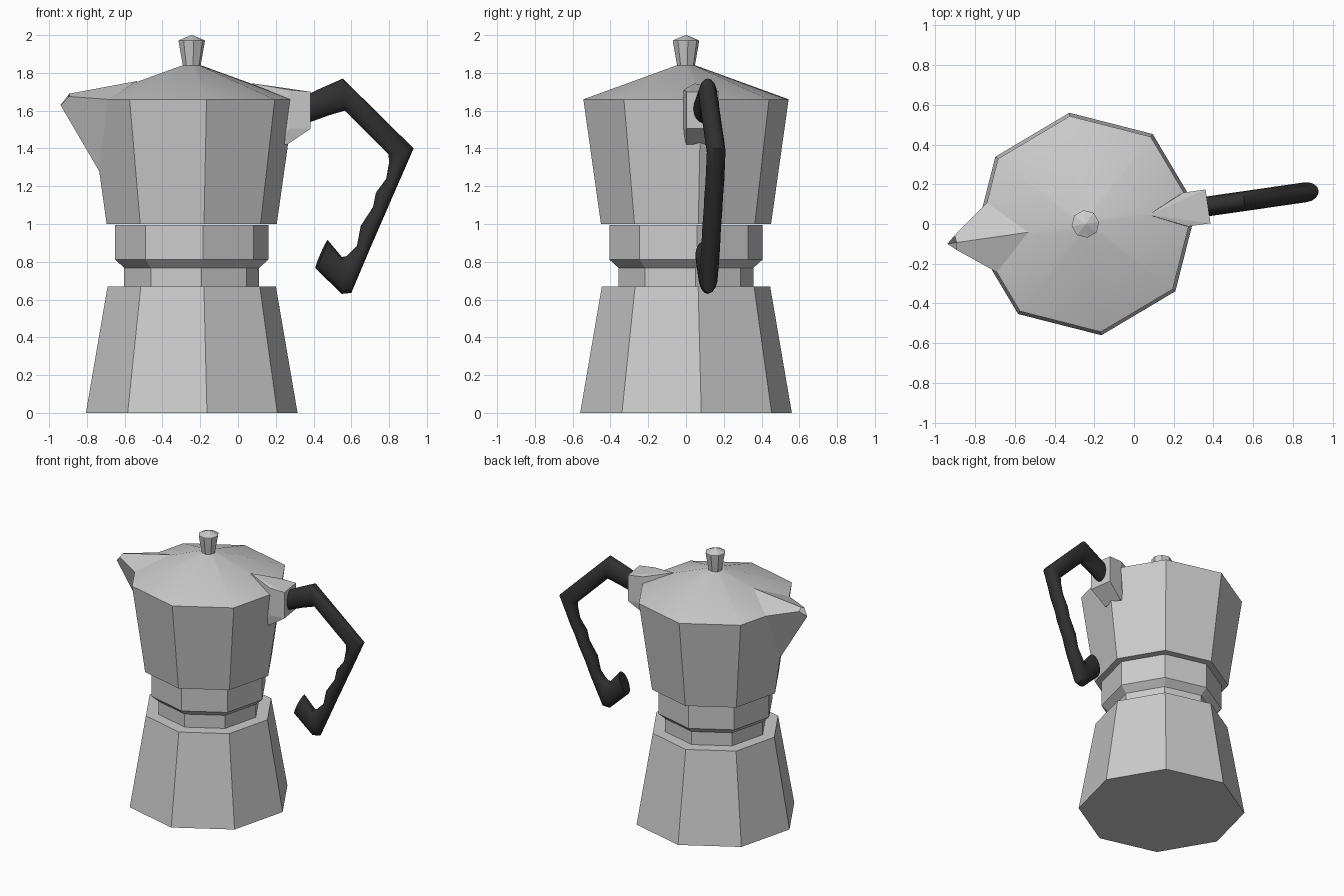
import bpy, bmesh, math
from mathutils import Matrix, Vector

if "Cube" in bpy.data.objects:
    bpy.data.objects.remove(bpy.data.objects["Cube"])

# The pot is built around its own axis (handle +x, spout -x), then turned and shifted
PLACE = Matrix.Translation((-0.245, 0, 0)) @ Matrix.Rotation(math.radians(8.2), 4, 'Z')


def finish(name, bm, smooth=None, mat=None, fix=True):
    if fix:
        bmesh.ops.recalc_face_normals(bm, faces=bm.faces)
    bm.transform(PLACE)
    me = bpy.data.meshes.new(name)
    bm.to_mesh(me)
    bm.free()
    ob = bpy.data.objects.new(name, me)
    bpy.context.collection.objects.link(ob)
    if mat:
        me.materials.append(mat)
    if smooth:
        bpy.ops.object.select_all(action='DESELECT')
        ob.select_set(True)
        bpy.context.view_layer.objects.active = ob
        bpy.ops.object.shade_smooth_by_angle(angle=math.radians(smooth))
    return ob


def bridge(bm, rings):
    n = len(rings[0])
    for a, b in zip(rings, rings[1:]):
        for i in range(n):
            j = (i + 1) % n
            bm.faces.new((a[i], a[j], b[j], b[i]))


def octagon_loft(name, profile, bottom=True, top=True, smooth=None):
    """Stack of octagons from (radius, z) pairs."""
    bm = bmesh.new()
    rings = [[bm.verts.new((r * math.cos(i * math.pi / 4), r * math.sin(i * math.pi / 4), z))
              for i in range(8)] for r, z in profile]
    bridge(bm, rings)
    if bottom:
        bm.faces.new(rings[0][::-1])
    if top:
        bm.faces.new(rings[-1])
    return finish(name, bm, smooth)


# Octagonal body parts
octagon_loft("boiler", [(0.566, 0), (0.45, 0.67), (0.34, 0.67)])
octagon_loft("collar", [(0.361, 0.66), (0.361, 0.768), (0.41, 0.812), (0.41, 0.995)])
octagon_loft("pot", [(0.455, 1.0), (0.549, 1.66)], top=False)
octagon_loft("lid", [(0.549, 1.66), (0.035, 1.845)], bottom=False, smooth=30)
octagon_loft("knob", [(0.047, 1.835), (0.07, 1.965), (0.07, 1.972), (0.003, 2.0)])

# Spout: V-shaped beak below, raised lid wedge above, open at the tip
bm = bmesh.new()
ridge = bm.verts.new((-0.29, 0, 1.757))
lip = bm.verts.new((-0.655, 0, 1.69))
tip = bm.verts.new((-0.702, 0, 1.63))
root = bm.verts.new((-0.495, 0, 1.28))
for s in (1, -1):
    side = bm.verts.new((-0.476, s * 0.177, 1.66))
    edge = bm.verts.new((-0.66, s * 0.037, 1.675))
    beak, roof = (side, root, tip, edge), (ridge, side, edge, lip)
    bm.faces.new(beak if s > 0 else beak[::-1])
    bm.faces.new(roof if s > 0 else roof[::-1])
finish("spout", bm)

# Bracket between pot and handle
bm = bmesh.new()
pts = [(0.322, 0, 1.745), (0.322, 0, 1.66)]
for s in (1, -1):
    pts += [(0.51, s * 0.086, 1.71), (0.624, s * 0.086, 1.70), (0.624, s * 0.086, 1.505),
            (0.51, s * 0.086, 1.505), (0.50, s * 0.07, 1.42), (0.45, s * 0.07, 1.42)]
bmesh.ops.convex_hull(bm, input=[bm.verts.new(p) for p in pts])
bmesh.ops.dissolve_limit(bm, angle_limit=0.02, verts=bm.verts, edges=bm.edges)
finish("handle_bracket", bm)

# Handle: oval rings spanning outer and inner outline points (x, z), with finger grips
black = bpy.data.materials.new("black_plastic")
black.diffuse_color = (0.03, 0.03, 0.03, 1)
black.use_nodes = True
black.node_tree.nodes["Principled BSDF"].inputs["Base Color"].default_value = black.diffuse_color
outline = [((0.36, 1.68), (0.37, 1.535)), ((0.42, 1.71), (0.48, 1.575)),
           ((0.555, 1.77), (0.565, 1.60)), ((0.93, 1.40), (0.797, 1.37)),
           ((0.882, 1.29), (0.80, 1.325)), ((0.847, 1.21), (0.785, 1.24)),
           ((0.812, 1.13), (0.73, 1.165)), ((0.782, 1.06), (0.715, 1.09)),
           ((0.734, 0.95), (0.65, 0.99)), ((0.691, 0.85), (0.63, 0.885)),
           ((0.60, 0.635), (0.575, 0.83)), ((0.55, 0.63), (0.55, 0.825)),
           ((0.41, 0.765), (0.475, 0.915))]
bm = bmesh.new()
rings = []
for o, i in outline:
    o, i = (Vector(((p[0] + 0.245) / 0.99, 0, p[1])) for p in (o, i))
    mid, half = (o + i) / 2, (o - i) / 2
    rings.append([bm.verts.new(mid + half * math.cos(a) + Vector((0, 0.05 * math.sin(a), 0)))
                  for a in (k * math.tau / 16 for k in range(16))])
bridge(bm, rings)
bm.faces.new(rings[0][::-1])
bm.faces.new(rings[-1])
finish("handle", bm, smooth=40, mat=black)
